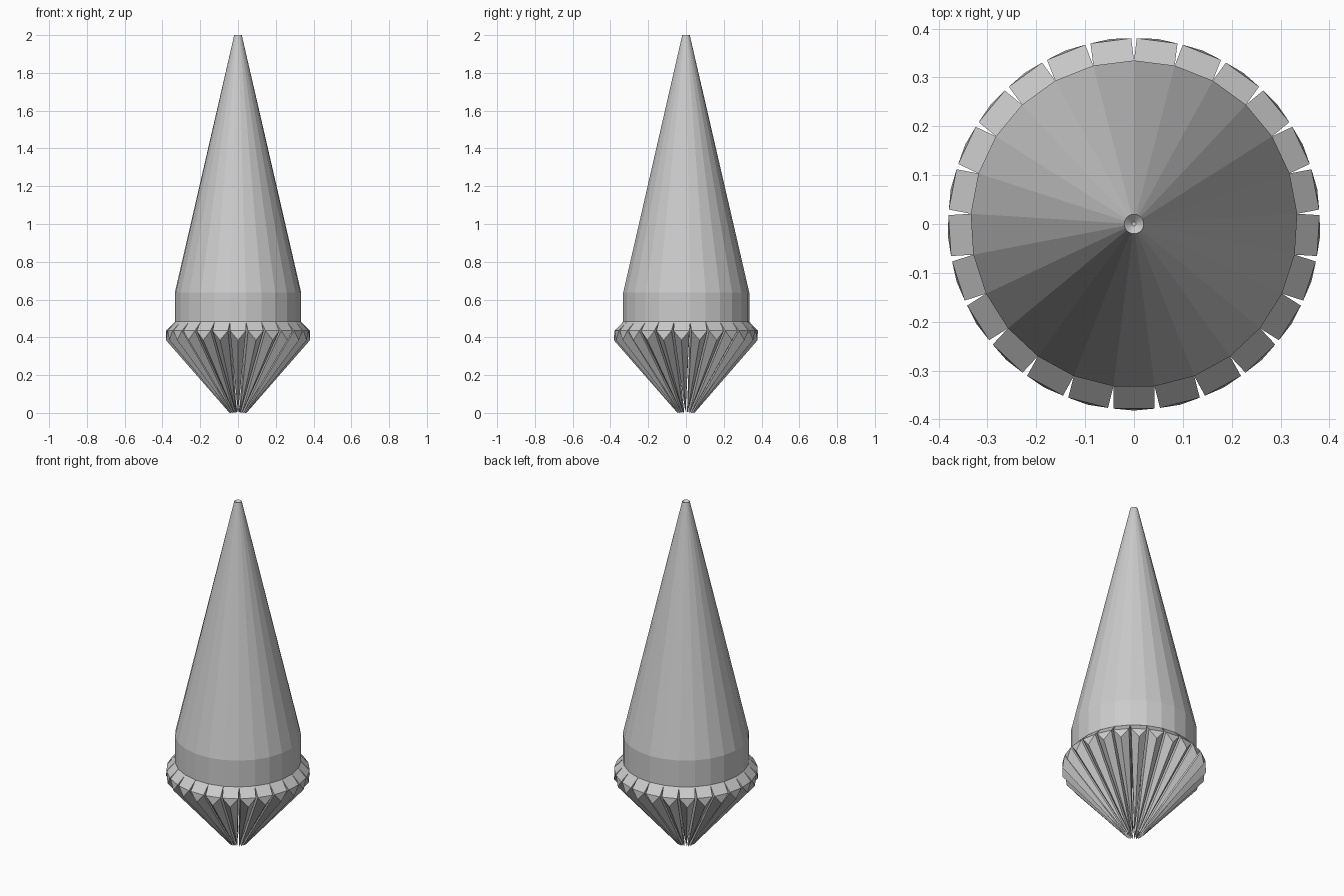
import bpy, bmesh
from math import pi, sin, cos
from mathutils import Matrix

if "Cube" in bpy.data.objects:
    bpy.data.objects.remove(bpy.data.objects["Cube"])

N = 25            # sides of the body and number of teeth
STEP = 2 * pi / N


def finish(bm, name):
    bmesh.ops.recalc_face_normals(bm, faces=bm.faces)
    mesh = bpy.data.meshes.new(name)
    bm.to_mesh(mesh)
    bm.free()
    obj = bpy.data.objects.new(name, mesh)
    bpy.context.collection.objects.link(obj)
    return obj


def lathe(name, profile):
    # faceted revolve, one corner on +y
    bm = bmesh.new()
    rings = []
    for r, z in profile:
        rings.append([bm.verts.new((r * cos(pi / 2 + i * STEP), r * sin(pi / 2 + i * STEP), z))
                      for i in range(N)])
    for a, b in zip(rings, rings[1:]):
        for i in range(N):
            j = (i + 1) % N
            bm.faces.new((a[i], a[j], b[j], b[i]))
    bm.faces.new(rings[0])
    bm.faces.new(rings[-1])
    return finish(bm, name)


# Body: short collar, long cone and a small dimpled tip
lathe("cone_body", [(0.335, 0.483), (0.335, 0.637), (0.02, 2.0), (0.004, 1.985)])

# Ring of keeled teeth tapering to thin points at the base
W = 0.042
bm = bmesh.new()
for i in range(N):
    points = [(0, -0.382, 0.385), (0, -0.045, 0.0), (0, -0.03, 0.006)]
    for s in (-W, W):
        points += [(s, -0.332, 0.483), (s, -0.378, 0.435)]
    tooth = bmesh.new()
    for p in points:
        tooth.verts.new(p)
    bmesh.ops.convex_hull(tooth, input=tooth.verts)
    tooth.transform(Matrix.Rotation(i * STEP, 4, 'Z'))
    part = bpy.data.meshes.new("tooth")
    tooth.to_mesh(part)
    tooth.free()
    bm.from_mesh(part)
    bpy.data.meshes.remove(part)
finish(bm, "tooth_ring")
